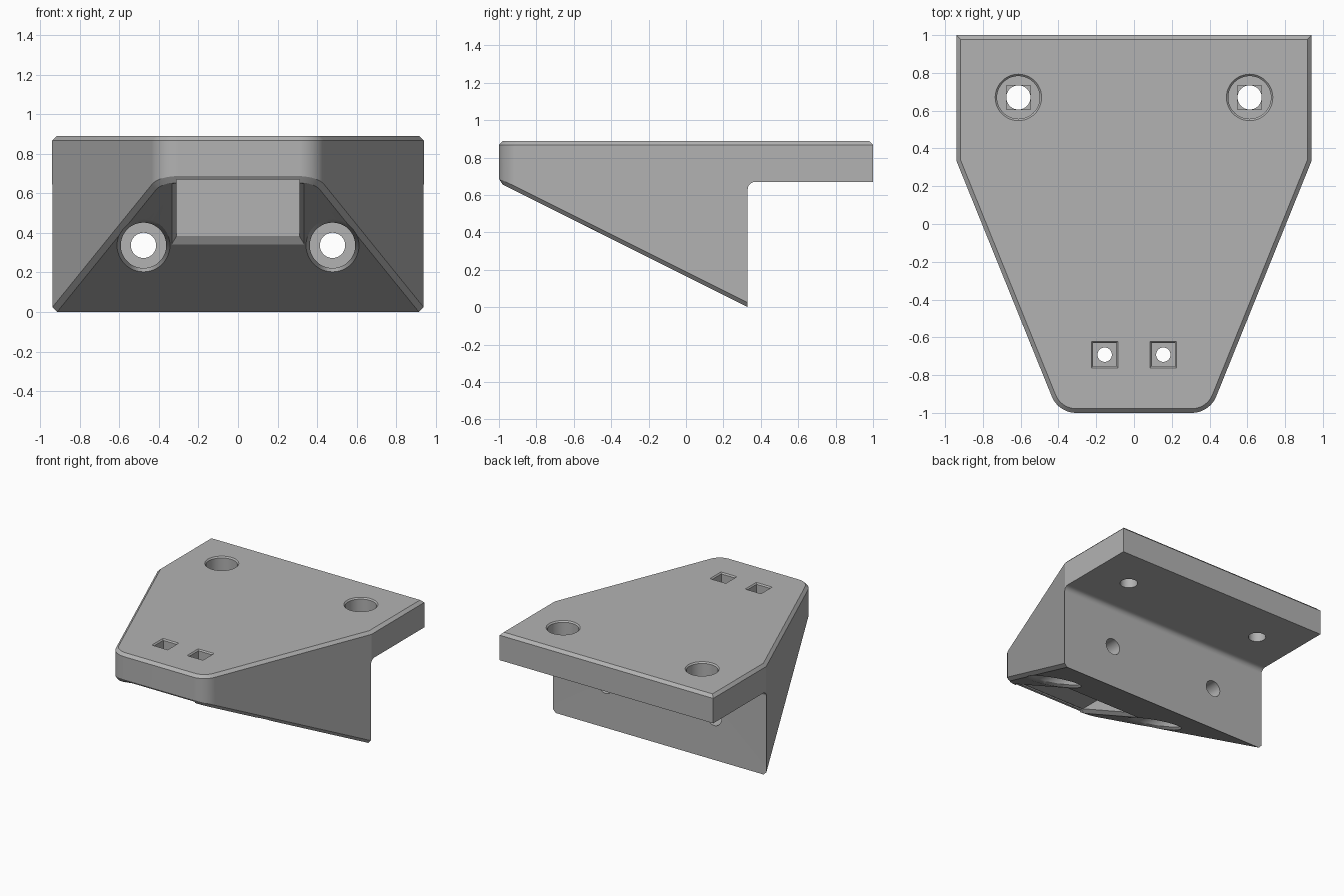
import bpy, bmesh, math
from mathutils import Vector

if "Cube" in bpy.data.objects:
    bpy.data.objects.remove(bpy.data.objects["Cube"])

HEIGHT, PLATE_Z, WALL_Y = 0.89, 0.67, 0.33
CHAMFER = 0.022


def slope_z(y):
    return 0.5 * (WALL_Y - y)


def slope_y(z):
    return WALL_Y - 2 * z


def arc(cx, cy, r, start, end, n):
    return [(cx + r * math.cos(math.radians(start + (end - start) * i / n)),
             cy + r * math.sin(math.radians(start + (end - start) * i / n)))
            for i in range(n + 1)]


def circle(x, y, r, n=48):
    return arc(x, y, r, 0, 360, n)[:-1]


def square(x, y, h):
    return [(x - h, y - h), (x + h, y - h), (x + h, y + h), (x - h, y + h)]


def loft(name, a, b):
    """Closed solid between two rings of equal length."""
    bm = bmesh.new()
    va, vb = ([bm.verts.new(p) for p in ring] for ring in (a, b))
    n = len(va)
    bm.faces.new(va)
    bm.faces.new(vb)
    for i in range(n):
        j = (i + 1) % n
        bm.faces.new((va[i], va[j], vb[j], vb[i]))
    bmesh.ops.recalc_face_normals(bm, faces=bm.faces)
    mesh = bpy.data.meshes.new(name)
    bm.to_mesh(mesh)
    bm.free()
    obj = bpy.data.objects.new(name, mesh)
    bpy.context.collection.objects.link(obj)
    return obj


def at_z(ring, z):
    return [(x, y, z) for x, y in ring]


def at_y(ring, y):
    return [(x, y, z) for x, z in ring]


# Plate outline with rounded front corners
side = Vector((0.94 - 0.4, WALL_Y + 1)).normalized()
tilt = math.degrees(math.atan2(-side.x, side.y))
R = 0.14
tangent = R * math.tan(math.radians(90 + tilt) / 2)
right_half = arc(0.4 - tangent, -1 + R, R, -90, tilt, 10)
right_half += [(0.94, WALL_Y + 0.004), (0.94, 1)]
outline = right_half + [(-x, y) for x, y in reversed(right_half)]
bracket = loft("bracket", at_z(outline, -0.6), at_z(outline, HEIGHT))

# Slanted underside, then chamfer the rims of the top and the slope
bm = bmesh.new()
bm.from_mesh(bracket.data)
down = Vector((0, -1, -2)).normalized()
cut = bmesh.ops.bisect_plane(bm, geom=bm.verts[:] + bm.edges[:] + bm.faces[:],
                             plane_co=(0, WALL_Y, 0), plane_no=down, clear_outer=True)
rim = [e for e in cut["geom_cut"] if isinstance(e, bmesh.types.BMEdge)]
bmesh.ops.contextual_create(bm, geom=rim)
bmesh.ops.recalc_face_normals(bm, faces=bm.faces)
rims = [e for e in bm.edges
        if any(f.normal.z > 0.9 or f.normal.dot(down) > 0.99 for f in e.link_faces)]
bmesh.ops.bevel(bm, geom=rims, offset=CHAMFER, offset_type='OFFSET', segments=1,
                profile=0.5, affect='EDGES', clamp_overlap=False)
bm.to_mesh(bracket.data)
bm.free()

cutters = []


def cutter(a, b):
    obj = loft("cutter", a, b)
    obj.hide_render = True
    cutters.append(obj)


# Step behind the wall, with a fillet under the plate
fillet = 0.04
step = [(WALL_Y, -1), (1.3, -1), (1.3, PLATE_Z)]
step += arc(WALL_Y + fillet, PLATE_Z - fillet, fillet, 90, 180, 8)
cutter([(-1.2, y, z) for y, z in step], [(1.2, y, z) for y, z in step])

# Pocket under the nose, with a chamfered mouth
POCKET_X, POCKET_Y = 0.31, -0.38
pocket = [(-POCKET_X, -1.2), (POCKET_X, -1.2), (POCKET_X, POCKET_Y), (-POCKET_X, POCKET_Y)]
cutter(at_z(pocket, -0.2), at_z(pocket, PLATE_Z))


def mouth(grow, depth):
    x, y0, y1 = POCKET_X + grow, -0.97, POCKET_Y + grow
    ring = [(-x, y0), (x, y0), (x, y1), (-x, y1)]
    return [(px, py, slope_z(py) + depth) for px, py in ring]


cutter(mouth(0, 0.03), mouth(0.05, -0.03))

for s in (-1, 1):
    # Vertical bolt holes with round counterbores
    x, y = s * 0.612, 0.67
    cutter(at_z(circle(x, y, 0.064), 0.5), at_z(circle(x, y, 0.064), 1))
    cutter(at_z(square(x, y, 0.064), 0.76), at_z(square(x, y, 0.064), 1))
    cutter(at_z(circle(x, y, 0.113), 0.78), at_z(circle(x, y, 0.113), 1))
    cutter(at_z(circle(x, y, 0.113), HEIGHT - 0.01), at_z(circle(x, y, 0.133), HEIGHT + 0.01))

    # Small holes with square nut recesses
    x, y = s * 0.155, -0.692
    cutter(at_z(circle(x, y, 0.038, 32), 0.5), at_z(circle(x, y, 0.038, 32), 1))
    cutter(at_z(square(x, y, 0.061), 0.79), at_z(square(x, y, 0.061), 1))
    cutter(at_z(square(x, y, 0.061), HEIGHT - 0.01), at_z(square(x, y, 0.079), HEIGHT + 0.01))

    # Horizontal bolt holes counterbored from the slope
    x, z, seat = s * 0.478, 0.337, 0.2
    cutter(at_y(circle(x, z, 0.064), -1.2), at_y(circle(x, z, 0.064), 0.6))
    cutter(at_y(circle(x, z, 0.115), -1.2), at_y(circle(x, z, 0.115), seat))
    inner = [(px, slope_y(pz) + 0.04, pz) for px, pz in circle(x, z, 0.115)]
    outer = [(px, slope_y(pz) - 0.04, pz) for px, pz in circle(x, z, 0.153)]
    cutter(inner, outer)

# Apply every cut
bpy.ops.object.select_all(action='DESELECT')
bpy.context.view_layer.objects.active = bracket
bracket.select_set(True)
for obj in cutters:
    mod = bracket.modifiers.new("cut", 'BOOLEAN')
    mod.operation, mod.solver, mod.object = 'DIFFERENCE', 'EXACT', obj
    bpy.ops.object.modifier_apply(modifier=mod.name)
for obj in cutters:
    bpy.data.objects.remove(obj)

# Plain grey finish, smooth on the rounds
grey = bpy.data.materials.new("mid_grey")
grey.use_nodes = True
grey.diffuse_color = (0.45, 0.45, 0.45, 1)
grey.node_tree.nodes["Principled BSDF"].inputs["Base Color"].default_value = (0.45, 0.45, 0.45, 1)
bracket.data.materials.clear()
bracket.data.materials.append(grey)
bpy.ops.object.shade_smooth_by_angle(angle=math.radians(20))
weighted = bracket.modifiers.new("even_normals", 'WEIGHTED_NORMAL')
weighted.keep_sharp = True
